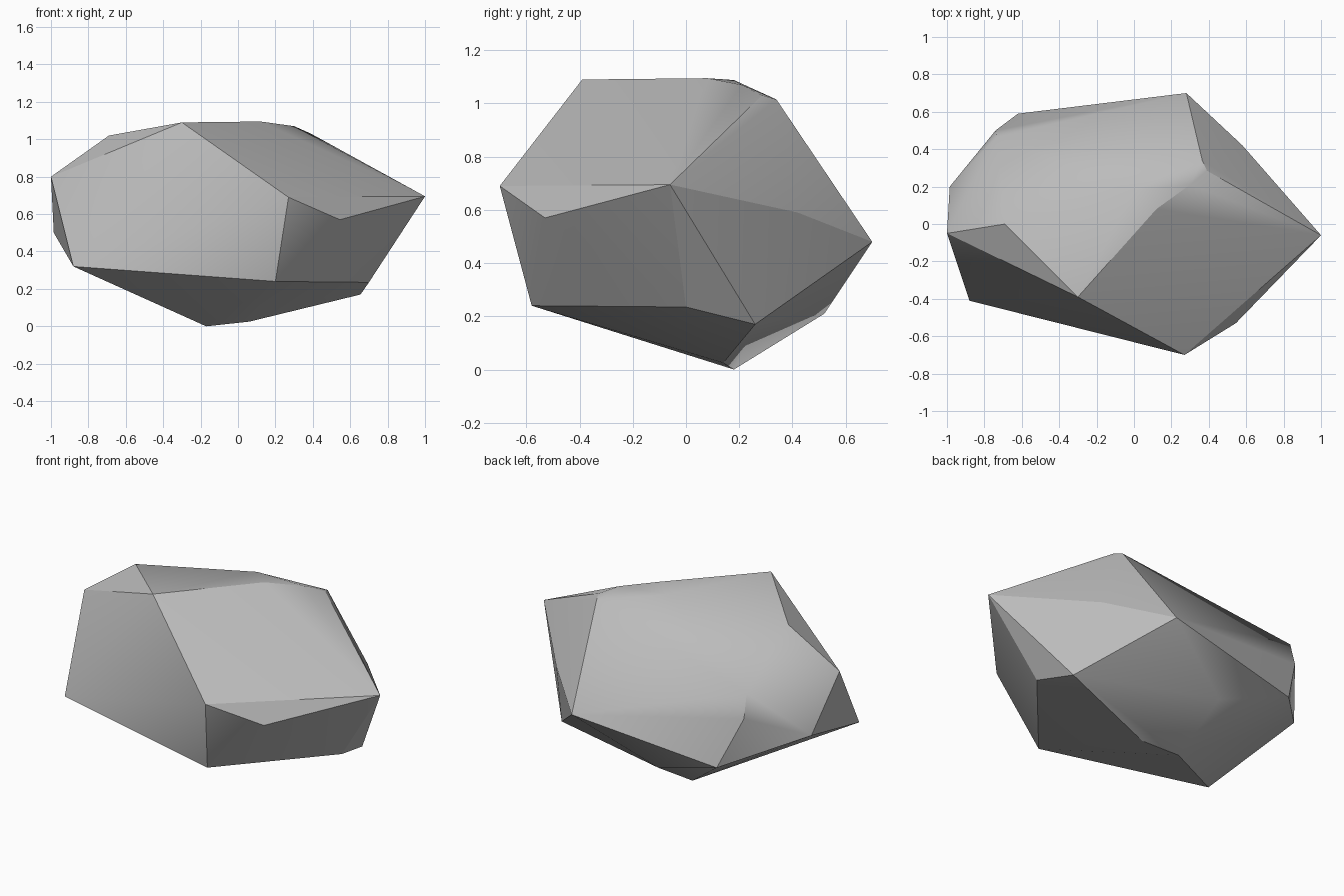
import bpy
import bmesh
import math

default_cube = bpy.data.objects.get("Cube")
if default_cube:
    bpy.data.objects.remove(default_cube, do_unlink=True)


def make_material(name, colour):
    material = bpy.data.materials.new(name)
    material.use_nodes = True
    material.diffuse_color = colour
    shader = material.node_tree.nodes["Principled BSDF"]
    shader.inputs["Base Color"].default_value = colour
    shader.inputs["Roughness"].default_value = 1
    return material


def make_hull(name, corners, material):
    """Wrap a faceted convex skin around the given corners."""
    bm = bmesh.new()
    for corner in corners:
        bm.verts.new(corner)
    hull = bmesh.ops.convex_hull(bm, input=bm.verts[:])
    loose = {v for key in ("geom_interior", "geom_unused")
             for v in hull[key] if isinstance(v, bmesh.types.BMVert)}
    bmesh.ops.delete(bm, geom=list(loose), context="VERTS")
    bmesh.ops.recalc_face_normals(bm, faces=bm.faces[:])
    mesh = bpy.data.meshes.new(name)
    bm.to_mesh(mesh)
    bm.free()
    mesh.materials.append(material)
    obj = bpy.data.objects.new(name, mesh)
    bpy.context.collection.objects.link(obj)
    return obj


# Corners around the flat crown
crown = [(-.3, -.39, 1.09), (-.69, 0, 1.02), (.12, .08, 1.095), (0, .18, 1.088),
         (.3, .21, 1.07), (.39, .285, 1.03), (.365, .34, 1.015)]

# Corners around the widest part: front, right, back, left
girdle = [(.27, -.7, .69), (.545, -.53, .57), (1, -.06, .695), (.58, .42, .59),
          (.28, .7, .48), (-.62, .59, .355), (-.74, .5, .65), (-.735, .465, .79),
          (-.985, .2, .5), (-1, -.05, .8), (-.88, -.41, .32)]

# Corners of the tapered underside
base = [(.2, -.58, .24), (.7, 0, .235), (.655, .26, .17), (-.18, .52, .21),
        (.06, .14, .025), (-.17, .18, 0)]

stone_grey = make_material("stone grey", (.5, .5, .5, 1))
rock = make_hull("rock", crown + girdle + base, stone_grey)

# Soften shallow facets and keep the strong ridges sharp
bpy.ops.object.select_all(action="DESELECT")
rock.select_set(True)
bpy.context.view_layer.objects.active = rock
bpy.ops.object.shade_smooth_by_angle(angle=math.radians(30))
